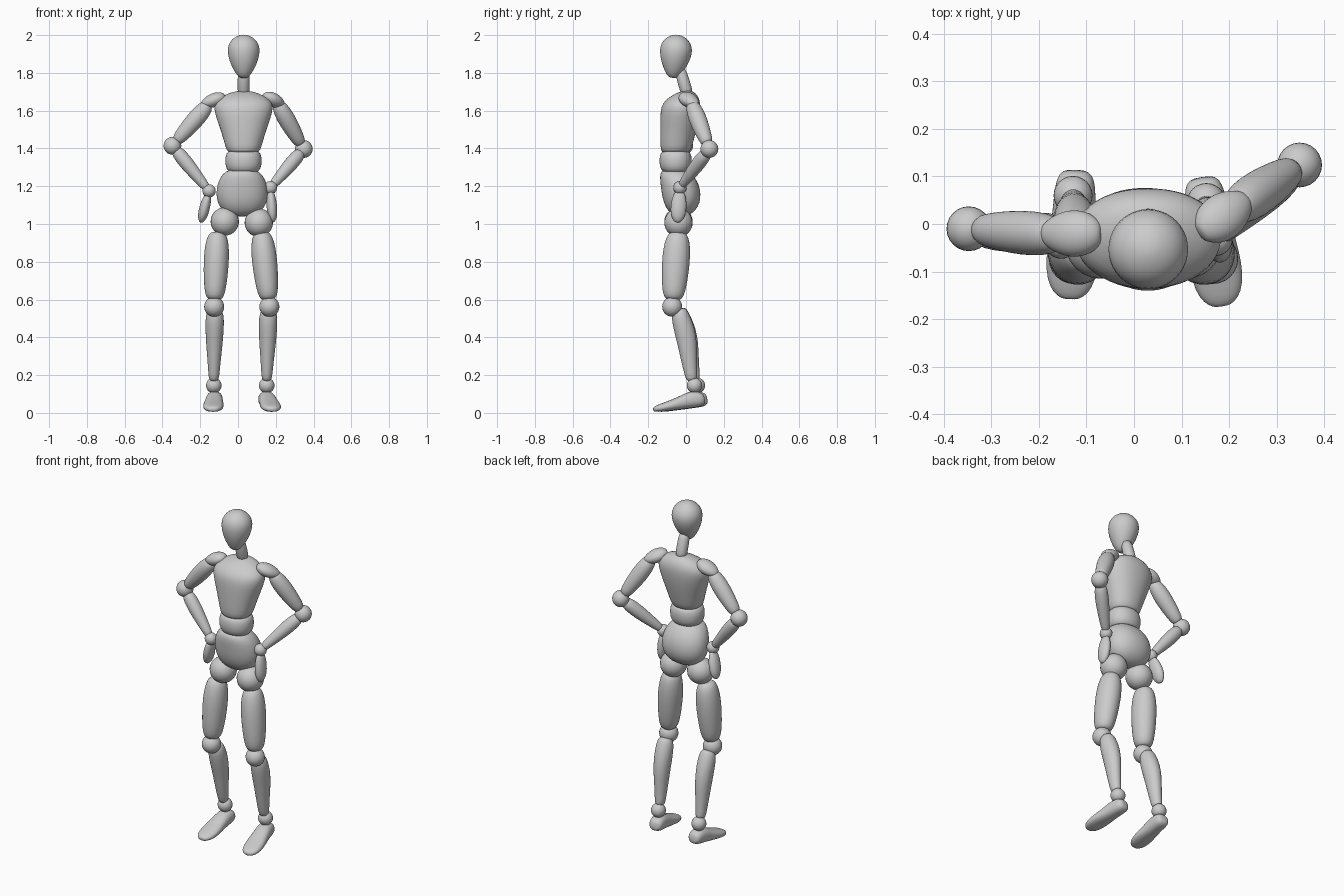
import bpy, bmesh
from math import sin, cos, tau
from mathutils import Vector


def finish(name, bm, levels):
    bmesh.ops.recalc_face_normals(bm, faces=bm.faces[:])
    for f in bm.faces:
        f.smooth = True
    mesh = bpy.data.meshes.new(name)
    bm.to_mesh(mesh)
    bm.free()
    ob = bpy.data.objects.new(name, mesh)
    bpy.context.collection.objects.link(ob)
    if levels:
        ob.modifiers.new("Smooth", 'SUBSURF').levels = levels
        ob.modifiers["Smooth"].render_levels = levels
    return ob


def tube(name, a, b, rings, power=1.0, seg=20, side=(1, 0, 0)):
    """Loft along a-b; each ring is (t, radius_u, radius_v, offset_v)."""
    a, b = Vector(a), Vector(b)
    w = (b - a).normalized()
    u = Vector(side)
    u = (u - w * u.dot(w)).normalized()
    v = w.cross(u)
    bm = bmesh.new()
    loops = []
    for t, ru, rv, dv in rings:
        c = a.lerp(b, t) + v * dv
        loop = []
        for i in range(seg):
            p, q = cos(tau * i / seg), sin(tau * i / seg)
            p = abs(p) ** power * (1 if p >= 0 else -1)
            q = abs(q) ** power * (1 if q >= 0 else -1)
            loop.append(bm.verts.new(c + u * ru * p + v * rv * q))
        loops.append(loop)
    for l0, l1 in zip(loops, loops[1:]):
        for i in range(seg):
            j = (i + 1) % seg
            bm.faces.new((l0[i], l0[j], l1[j], l1[i]))
    bm.faces.new(loops[0])
    bm.faces.new(loops[-1])
    return finish(name, bm, 1)


def limb(name, a, b, profile, flat=1.0, side=(1, 0, 0)):
    return tube(name, a, b, [(t, r, r * flat, 0) for t, r in profile], side=side)


def ball(name, c, r):
    bm = bmesh.new()
    bmesh.ops.create_uvsphere(bm, u_segments=24, v_segments=14, radius=r)
    ob = finish(name, bm, 0)
    ob.location = c
    return ob


# Head and neck
limb("head", (.03, -.07, 1.773), (.03, -.043, 2.002),
     [(0, .015), (.04, .032), (.2, .056), (.4, .077), (.6, .087),
      (.75, .084), (.88, .066), (.96, .04), (1, .014)])
limb("neck", (.03, .012, 1.67), (.03, -.035, 1.83), [(0, .035), (.5, .032), (1, .032)])

# Torso, given as height, half width, half depth, depth centre
torso = {
    "chest": [(1.375, .07, .065, -.055), (1.385, .09, .08, -.055), (1.45, .106, .09, -.047),
              (1.53, .133, .101, -.036), (1.6, .157, .106, -.03), (1.64, .155, .1, -.024),
              (1.67, .125, .08, -.012), (1.695, .075, .05, 0), (1.705, .03, .02, .008)],
    "abdomen": [(1.39, .06, .05, -.055), (1.385, .084, .075, -.055), (1.36, .096, .085, -.055),
                (1.325, .098, .087, -.055), (1.29, .091, .08, -.055), (1.27, .07, .06, -.055),
                (1.262, .03, .025, -.055)],
    "pelvis": [(1.29, .05, .045, -.06), (1.28, .088, .075, -.058), (1.25, .115, .092, -.047),
               (1.21, .132, .102, -.033), (1.16, .139, .104, -.025), (1.11, .131, .096, -.022),
               (1.07, .105, .073, -.023), (1.048, .07, .045, -.025), (1.04, .03, .02, -.025)],
}
for name, rows in torso.items():
    x = .022 if name == "pelvis" else .029
    tube(name, (x, 0, 0), (x, 0, 1), [(z, w, d, y) for z, w, d, y in rows], power=.93, seg=28)

# Legs: hip x/z, thigh top x, knee x, ankle x/y, heel x, toe x
legs = {"left": (-.07, 1.013, -.108, -.126, -.128, .06, -.122, -.134),
        "right": (.11, 1.007, .125, .166, .152, .045, .143, .185)}
for s, (hx, hz, tx, kx, ax, ay, heel, toe) in legs.items():
    ball(s + "_hip", (hx, -.04, hz), .075)
    limb(s + "_thigh", (tx, -.042, .958), (kx - .1 * (kx - tx), -.068, .597),
         [(0, .025), (.025, .043), (.1, .057), (.25, .066), (.45, .068),
          (.7, .063), (.88, .055), (.97, .044), (1, .025)], flat=1.1)
    ball(s + "_knee", (kx, -.073, .562), .053)
    tube(s + "_shin", (kx * .97, -.045, .55), (ax, ay - .012, .17),
         [(0, .025, .025, -.012), (.03, .04, .04, -.008), (.12, .05, .05, -.008),
          (.3, .049, .056, -.014), (.5, .044, .052, -.014), (.7, .036, .043, -.006),
          (.9, .03, .034, 0), (.98, .026, .03, 0), (1, .015, .016, 0)])
    ball(s + "_ankle", (ax, ay, .145), .041)
    tube(s + "_foot", (heel, ay + .058, .034), (toe, ay - .216, 0),
         [(0, .02, .018, .038), (.03, .036, .032, .04), (.12, .043, .042, .043),
          (.26, .045, .045, .046), (.42, .048, .038, .038), (.6, .054, .03, .03),
          (.78, .055, .024, .024), (.91, .045, .019, .021), (.98, .028, .013, .019),
          (1, .012, .007, .018)], power=.85)

# Arms: shoulder inner/outer, upper arm top, elbow, wrist, fingertip
arms = {
    "left": ((-.068, -.02, 1.678), (-.195, -.02, 1.63), (-.155, -.024, 1.635),
             (-.347, -.01, 1.414), (-.153, -.038, 1.175), (-.197, -.006, 1.008)),
    "right": ((.138, -.02, 1.682), (.24, .055, 1.628), (.208, .03, 1.64),
              (.348, .124, 1.397), (.172, -.032, 1.192), (.185, -.045, 1.008)),
}
for s, (inner, outer, top, elbow, wrist, tip) in arms.items():
    limb(s + "_shoulder", inner, outer,
         [(0, .015), (.05, .027), (.2, .045), (.45, .052), (.7, .045), (.92, .027), (1, .012)],
         flat=.75, side=(0, 1, 0) if s == "left" else (-.6, .8, 0))
    e = Vector(elbow)
    limb(s + "_upper_arm", top, e.lerp(Vector(top), .1),
         [(0, .02), (.04, .035), (.2, .046), (.45, .048), (.75, .041), (.95, .033), (1, .02)])
    ball(s + "_elbow", elbow, .047)
    limb(s + "_forearm", e.lerp(Vector(wrist), .08), e.lerp(Vector(wrist), .95),
         [(0, .02), (.05, .034), (.25, .039), (.5, .036), (.8, .028), (.97, .023), (1, .014)])
    ball(s + "_wrist", wrist, .035)
    w, t = Vector(wrist), Vector(tip)
    limb(s + "_hand", w.lerp(t, .1), t,
         [(0, .012), (.06, .019), (.3, .027), (.6, .029), (.82, .024), (.95, .014), (1, .006)],
         flat=1.5)
